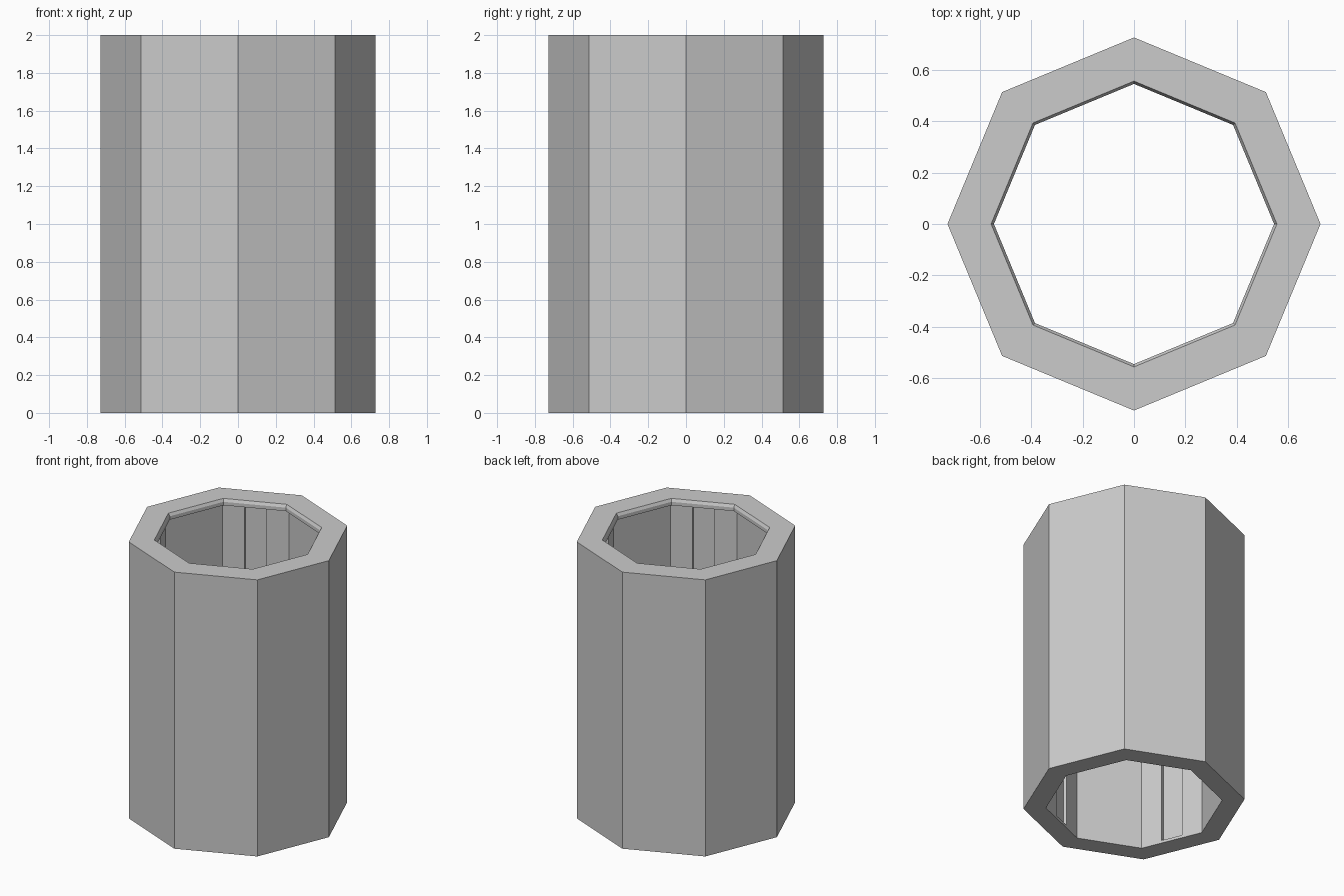
import bpy, bmesh
from math import cos, sin, pi, radians
from mathutils import Matrix

if "Cube" in bpy.data.objects:
    bpy.data.objects.remove(bpy.data.objects["Cube"])

SIDES = 8

# Closed wall section as (corner radius, height): outer wall, chamfered top lip, undercut bore
SECTION = [(0.727, 0), (0.727, 2), (0.557, 2), (0.546, 1.98),
           (0.546, 1.955), (0.58, 1.955), (0.58, 0)]


def make_object(name, bm):
    bmesh.ops.recalc_face_normals(bm, faces=bm.faces)
    mesh = bpy.data.meshes.new(name)
    bm.to_mesh(mesh)
    bm.free()
    obj = bpy.data.objects.new(name, mesh)
    bpy.context.collection.objects.link(obj)
    return obj


# Octagonal tube: sweep the section around z
bm = bmesh.new()
rings = [[bm.verts.new((r * cos(2 * pi * i / SIDES), r * sin(2 * pi * i / SIDES), z))
          for i in range(SIDES)] for r, z in SECTION]
for a, b in zip(rings, rings[1:] + rings[:1]):
    for i in range(SIDES):
        j = (i + 1) % SIDES
        bm.faces.new((a[i], a[j], b[j], b[i]))
tube = make_object("octagonal_tube", bm)

# Cutters for the upright grooves in every other inner face
bm = bmesh.new()
apothem = 0.58 * cos(pi / SIDES)
width = 2 * 0.58 * sin(pi / SIDES) / 3
depth, low, high = 0.025, 0.02, 1.945
for k in range(4):
    place = (Matrix.Rotation(radians(22.5 + 90 * k), 4, 'Z')
             @ Matrix.Translation((apothem, 0, (low + high) / 2))
             @ Matrix.Diagonal((2 * depth, width, high - low, 1)))
    bmesh.ops.create_cube(bm, size=1, matrix=place)
cutter = make_object("groove_cutter", bm)
cutter.hide_render = True
cutter.hide_viewport = True

cut = tube.modifiers.new("inner_grooves", 'BOOLEAN')
cut.operation = 'DIFFERENCE'
cut.solver = 'EXACT'
cut.object = cutter
